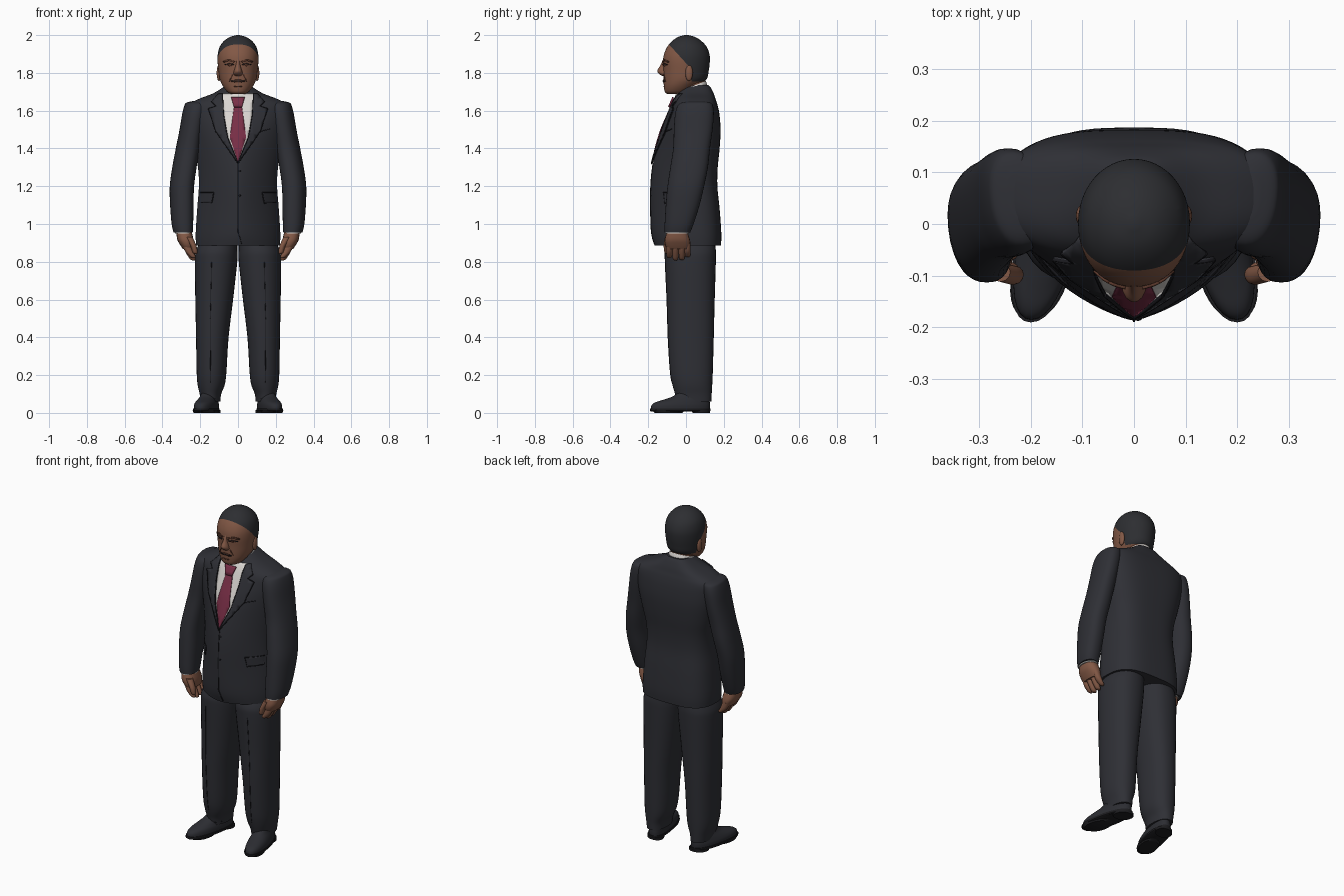
import bpy, bmesh, math
from mathutils import Vector
from mathutils.bvhtree import BVHTree

cube = bpy.data.objects.get("Cube")
if cube:
    bpy.data.objects.remove(cube, do_unlink=True)


def material(name, r, g, b):
    m = bpy.data.materials.new(name)
    m.use_nodes = True
    m.diffuse_color = (r, g, b, 1)
    bsdf = m.node_tree.nodes["Principled BSDF"]
    bsdf.inputs["Base Color"].default_value = (r, g, b, 1)
    bsdf.inputs["Roughness"].default_value = 0.8
    return m


SUIT = material("charcoal suit", .028, .029, .036)
SEAM = material("dark seam", .010, .010, .013)
SHIRT = material("white shirt", .70, .67, .64)
TIE = material("wine tie", .19, .028, .062)
SKIN = material("brown skin", .225, .098, .06)
LIP = material("dark skin", .11, .042, .026)
HAIR = material("dark hair", .026, .027, .031)
SHOE = material("shoe leather", .025, .026, .032)
SOLE = material("shoe sole", .012, .012, .014)


def add(name, bm, *mats):
    mesh = bpy.data.meshes.new(name)
    bm.to_mesh(mesh)
    tree = BVHTree.FromBMesh(bm)
    bm.free()
    ob = bpy.data.objects.new(name, mesh)
    bpy.context.collection.objects.link(ob)
    for m in mats:
        mesh.materials.append(m)
    return ob, tree


def smooth_rings(rings, steps):
    """Catmull-Rom interpolation between the given rings."""
    out = []
    for i in range(len(rings) - 1):
        p = [rings[max(0, min(len(rings) - 1, i + k))] for k in (-1, 0, 1, 2)]
        for s in range(steps):
            t = s / steps
            out.append([.5 * (2 * b + (c - a) * t + (2 * a - 5 * b + 4 * c - d) * t * t
                              + (3 * b - a - 3 * c + d) * t ** 3) for a, b, c, d in zip(*p)])
    return out + [list(rings[-1])]


def loft_bm(rings, n=32, steps=4, power=(2, 2), side=1, lean=(0, 0)):
    """Stack level outlines (z, x centre, half width, front y, back y, own front power);
    power shapes front and back; lean shifts x and z along y."""
    bm = bmesh.new()
    loops = []
    for z, cx, hw, yf, yb, *own in smooth_rings(rings, steps):
        front = own[0] if own else power[0]
        loop = []
        for k in range(n):
            a = math.tau * k / n
            c, s = math.cos(a), math.sin(a)
            e = 2 / (power[1] if s > 0 else front)
            x = cx + hw * math.copysign(abs(c) ** e, c)
            y = (yf + yb) / 2 + (yb - yf) / 2 * math.copysign(abs(s) ** e, s)
            loop.append(bm.verts.new((side * (x + lean[0] * y), y, z + lean[1] * y)))
        loops.append(loop)
    for lo, hi in zip(loops, loops[1:]):
        for k in range(n):
            bm.faces.new((lo[k], lo[(k + 1) % n], hi[(k + 1) % n], hi[k]))
    bm.faces.new(loops[0][::-1])
    bm.faces.new(loops[-1])
    bmesh.ops.recalc_face_normals(bm, faces=bm.faces)
    return bm


def loft(name, mat, rings, **kw):
    return add(name, loft_bm(rings, **kw), mat)


def cut(bm, co, no):
    bmesh.ops.bisect_plane(bm, geom=bm.verts[:] + bm.edges[:] + bm.faces[:],
                           plane_co=co, plane_no=no)


def plate(name, mat, polys, target, lift=.003, thick=.006, side=1, grid=.02):
    """Lay flat (x, z) outlines onto the front of a body part."""
    bm = bmesh.new()
    for poly in polys:
        bm.faces.new([bm.verts.new((side * x, 0, z)) for x, z in poly])
    for axis in (Vector((1, 0, 0)), Vector((0, 0, 1))):
        vals = [v.co.dot(axis) for v in bm.verts]
        for i in range(math.ceil(min(vals) / grid), math.floor(max(vals) / grid) + 1):
            cut(bm, axis * i * grid, axis)
    for v in bm.verts:
        hit = target.ray_cast(Vector((v.co.x, -1, v.co.z)), Vector((0, 1, 0)))[0]
        v.co = (hit or target.find_nearest(v.co)[0]) - Vector((0, lift, 0))
    bm.normal_update()
    for f in bm.faces:
        if f.normal.y > 0:
            f.normal_flip()
    ob, _ = add(name, bm, mat)
    mod = ob.modifiers.new("thickness", 'SOLIDIFY')
    mod.thickness, mod.offset = thick, -1


def strip(name, mat, pts, target, width=.004, **kw):
    """Thin line along a path, laid onto a body part."""
    polys = []
    for a, b in zip(pts, pts[1:]):
        dx, dz = b[0] - a[0], b[1] - a[1]
        w = width / 2 / math.hypot(dx, dz)
        ox, oz = -dz * w, dx * w
        polys.append([(a[0] + ox, a[1] + oz), (a[0] - ox, a[1] - oz),
                      (b[0] - ox, b[1] - oz), (b[0] + ox, b[1] + oz)])
    plate(name, mat, polys, target, **kw)


def ball(name, mat, loc, size):
    bm = bmesh.new()
    bmesh.ops.create_uvsphere(bm, u_segments=16, v_segments=10, radius=1)
    bmesh.ops.scale(bm, vec=size, verts=bm.verts)
    bmesh.ops.translate(bm, vec=loc, verts=bm.verts)
    add(name, bm, mat)


# Jacket body: ridged at the waist, flatter at the chest and back
jacket, torso = loft("jacket", SUIT, [
    (.885, 0, .222, -.166, .185, 1.7), (.95, 0, .224, -.182, .187, 1.55),
    (1.08, 0, .216, -.187, .178, 1.42), (1.2, 0, .207, -.186, .166, 1.4),
    (1.3, 0, .212, -.177, .168, 1.4), (1.4, 0, .232, -.158, .178, 1.45),
    (1.5, 0, .25, -.128, .183, 1.7), (1.58, 0, .258, -.094, .177, 2.1),
    (1.63, 0, .257, -.073, .167, 2.3), (1.66, 0, .212, -.06, .157, 2.3),
    (1.69, 0, .135, -.045, .147, 2.2), (1.72, 0, .085, -.025, .132, 2),
    (1.735, 0, .066, -.01, .12, 2)], n=64, power=(2, 3.1))

# Shirt front, tie, closing edge and buttons
opening = [(.082, 1.69), (.076, 1.58), (.056, 1.46), (0, 1.325)]
plate("shirt_front", SHIRT, [opening + [(-x, z) for x, z in opening[-2::-1]]], torso)
plate("tie_blade", TIE, [[(-.02, 1.63), (.02, 1.63), (.043, 1.46), (0, 1.325),
                          (-.043, 1.46)]], torso, lift=.008)
plate("tie_knot", TIE, [[(-.036, 1.672), (.036, 1.672), (.021, 1.62), (-.021, 1.62)]],
      torso, lift=.018, thick=.009)
strip("front_edge", SEAM, [(0, 1.32), (0, .96), (.02, .895)], torso)
for y, z in ((-.176, 1.28), (-.184, 1.15)):
    ball("button", SEAM, (.008, y, z), (.007, .004, .007))
strip("breast_pocket", SEAM, [(.115, 1.49), (.17, 1.503)], torso)

# Shirt collar and neck
loft("shirt_collar", SHIRT, [(1.64, 0, .092, -.07, .115), (1.69, 0, .083, -.062, .112),
                             (1.715, 0, .072, -.05, .105)], lean=(0, .4))
loft("neck", SKIN, [(1.62, 0, .066, -.04, .098), (1.72, 0, .066, -.045, .1),
                    (1.8, 0, .072, -.04, .105)])

# Head, coloured above a bent hairline that drops behind the ears
bm = loft_bm([
    (1.688, 0, .035, -.098, -.02), (1.70, 0, .057, -.112, .02), (1.73, 0, .08, -.117, .06),
    (1.765, 0, .096, -.119, .108), (1.81, 0, .103, -.12, .12), (1.86, 0, .108, -.122, .126),
    (1.9, 0, .107, -.116, .124), (1.94, 0, .096, -.098, .108), (1.97, 0, .073, -.072, .08),
    (1.99, 0, .043, -.042, .048), (2.0, 0, .008, -.008, .012)], n=48, power=(2.15, 2))
hairline = [(Vector((0, -.085, 1.945)), Vector((0, 1.1, 1))),
            (Vector((0, 0, 1.84)), Vector((0, .75, 1)))]
nape = [(Vector((0, .03, 0)), Vector((0, 1, 0))), (Vector((0, 0, 1.755)), Vector((0, 0, 1)))]
for co, no in hairline + nape:
    cut(bm, co, no)
for f in bm.faces:
    mid = f.calc_center_median()
    f.material_index = int(any(all((mid - co).dot(no) > 0 for co, no in zone)
                               for zone in (hairline, nape)))
head, face = add("head", bm, SKIN, HAIR)

# Face features
loft("nose", SKIN, [(1.783, 0, .014, -.125, -.09), (1.795, 0, .024, -.143, -.09),
                    (1.812, 0, .021, -.152, -.09), (1.84, 0, .013, -.136, -.09),
                    (1.875, 0, .011, -.12, -.09)], n=16)
plate("mouth", LIP, [[(-.036, 1.752), (0, 1.748), (.036, 1.752), (.015, 1.764),
                      (-.015, 1.764)]], face, lift=.004)
strip("mouth_line", SEAM, [(-.036, 1.757), (.036, 1.757)], face, lift=.006)
strip("chin_crease", LIP, [(-.02, 1.728), (.02, 1.728)], face)
for side in (1, -1):
    ball("ear", SKIN, (side * .101, .016, 1.8), (.012, .02, .043))
    strip("brow", LIP, [(.018, 1.858), (.05, 1.868), (.078, 1.858)], face,
          width=.008, side=side, lift=.006)
    plate("eye", LIP, [[(.022, 1.843), (.045, 1.835), (.07, 1.843), (.045, 1.853)]],
          face, side=side)
    strip("eyelid", SEAM, [(.022, 1.845), (.045, 1.849), (.07, 1.844)], face,
          side=side, lift=.005)
    strip("cheek_crease", LIP, [(.03, 1.79), (.046, 1.755)], face, width=.003, side=side)

# Everything that comes in pairs
for side in (1, -1):
    # Lapel with collar notch, and its dark edges
    plate("lapel", SUIT, [opening + [(.118, 1.49), (.157, 1.612), (.118, 1.625),
                                     (.14, 1.65), (.105, 1.692)]],
          torso, side=side, lift=.011, thick=.009)
    strip("lapel_edge", SEAM, [(.142, 1.65), (.118, 1.625), (.158, 1.611), (.119, 1.49),
                               (.002, 1.322)], torso, side=side, lift=.0115, width=.003)
    strip("lapel_fold", SEAM, opening, torso, side=side, lift=.012, width=.003)
    plate("pocket_flap", SUIT, [[(.13, 1.165), (.2, 1.165), (.2, 1.115), (.14, 1.115)]],
          torso, side=side, lift=.005)
    strip("pocket_edge", SEAM, [(.2, 1.167), (.13, 1.167), (.14, 1.113), (.2, 1.113)],
          torso, side=side, lift=.0055, width=.003)

    # Sleeve with square shoulder, cuff and hand
    loft("sleeve", SUIT, [
        (.955, .295, .05, -.113, .022), (1.0, .298, .056, -.113, .04),
        (1.1, .299, .061, -.107, .072), (1.2, .297, .063, -.098, .096),
        (1.3, .282, .063, -.083, .116), (1.4, .263, .062, -.068, .127),
        (1.5, .245, .059, -.064, .141), (1.58, .231, .059, -.058, .147),
        (1.625, .222, .056, -.045, .143), (1.642, .218, .049, -.025, .13),
        (1.65, .212, .025, .01, .1)], side=side, power=(2.3, 2.3), lean=(.1, 0))
    loft("shirt_cuff", SHIRT, [(.949, .288, .045, -.11, .015), (.975, .29, .045, -.11, .017)],
         side=side, steps=1)
    loft("palm", SKIN, [(.868, .266, .026, -.1, .016), (.89, .271, .036, -.11, .023),
                        (.92, .279, .043, -.112, .02), (.965, .287, .04, -.1, .005)],
         side=side, n=20, power=(2.4, 2.4))
    for y, tip in ((-.088, .82), (-.056, .808), (-.022, .81), (.008, .824)):
        loft("finger", SKIN, [(tip, .235, .008, y - .007, y + .007),
                              (tip + .008, .24, .016, y - .014, y + .014),
                              (.855, .259, .021, y - .017, y + .017),
                              (.895, .275, .022, y - .016, y + .016)], side=side, n=12)
    loft("thumb", SKIN, [(.842, .224, .006, -.104, -.09), (.85, .227, .013, -.114, -.083),
                         (.885, .236, .016, -.118, -.08), (.93, .26, .02, -.112, -.075)],
         side=side, n=12)

    # Trouser leg with front crease
    leg, leg_tree = loft("trouser_leg", SUIT, [
        (.06, .145, .052, -.05, .134), (.1, .146, .057, -.058, .136),
        (.15, .142, .072, -.072, .139), (.22, .14, .079, -.084, .142),
        (.4, .136, .086, -.096, .147), (.6, .126, .1, -.103, .152),
        (.8, .116, .112, -.112, .158), (.86, .112, .109, -.11, .158),
        (.92, .1, .095, -.085, .15)], side=side, power=(2.1, 2.3))
    strip("trouser_crease", SEAM, [(.14, .8), (.147, .5), (.145, .16)], leg_tree,
          side=side, width=.003, lift=.002)
    strip("trouser_hem", SEAM, [(.1, .075), (.19, .075)], leg_tree, side=side, lift=.002)

    # Shoe, splayed outward
    splay = dict(side=side, lean=(-.2, 0), power=(2.2, 2.3))
    loft("shoe_upper", SHOE, [
        (.02, .162, .056, -.186, .126), (.04, .162, .056, -.183, .127),
        (.055, .161, .053, -.165, .126), (.068, .16, .049, -.125, .125),
        (.085, .157, .045, -.075, .123), (.105, .155, .042, -.045, .12)], **splay)
    loft("sole", SOLE, [(.008, .162, .056, -.186, .127), (.012, .162, .061, -.191, .13),
                        (.024, .162, .061, -.191, .13)], steps=1, **splay)
    loft("heel", SOLE, [(0, .161, .05, .035, .127), (.015, .161, .05, .03, .128)],
         steps=1, **splay)
    loft("ball_sole", SOLE, [(0, .162, .052, -.165, -.02), (.015, .162, .056, -.185, .0)],
         steps=1, **splay)

# Smooth shading with sharp edges kept
bpy.ops.object.select_all(action='DESELECT')
for ob in bpy.context.collection.objects:
    if ob.type == 'MESH':
        ob.select_set(True)
        bpy.context.view_layer.objects.active = ob
bpy.ops.object.shade_smooth_by_angle(angle=math.radians(40))
